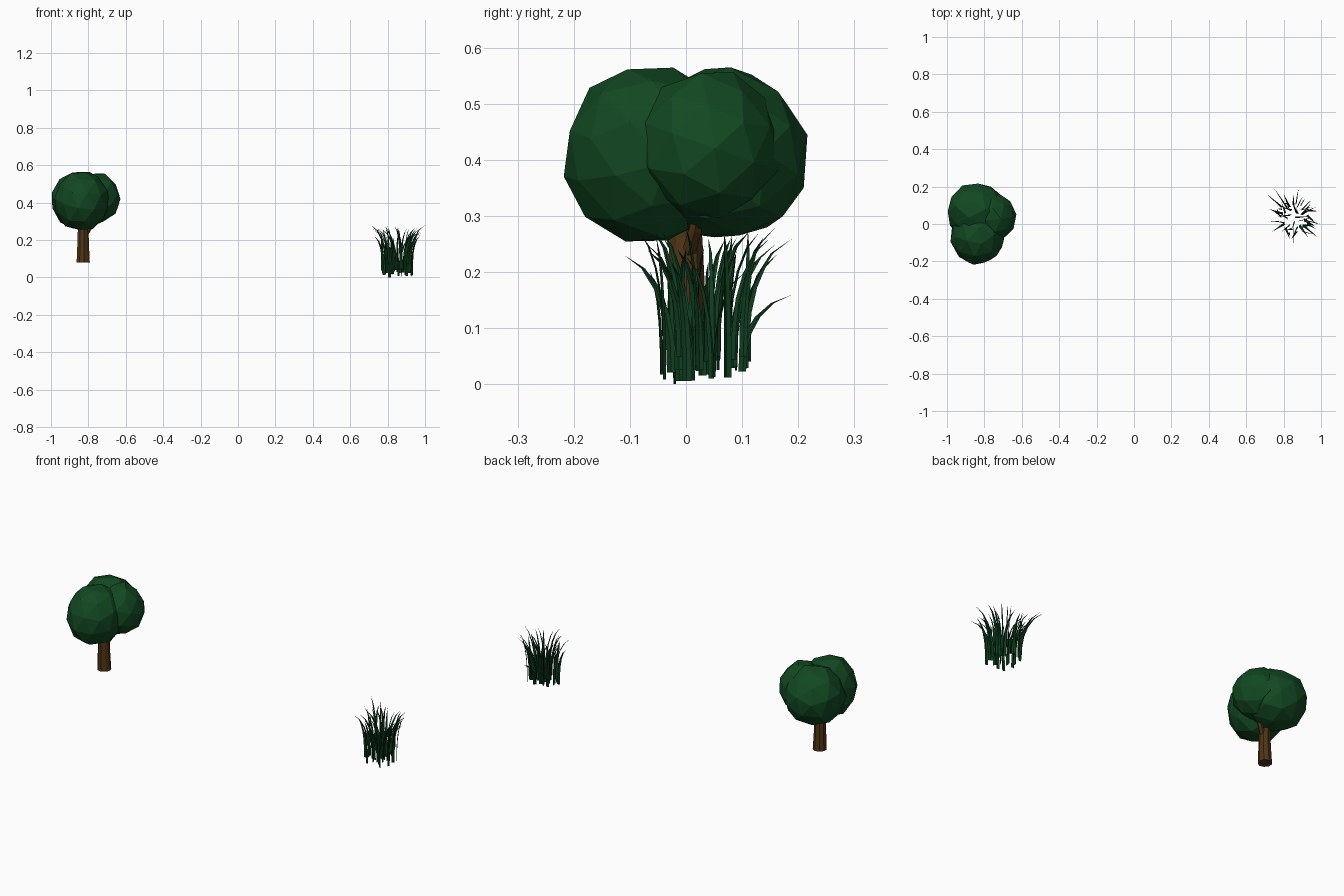
import bpy, bmesh, math, random
from mathutils import Vector, Matrix

if "Cube" in bpy.data.objects:
    bpy.data.objects.remove(bpy.data.objects["Cube"])

random.seed(7)


def material(name, rgb):
    m = bpy.data.materials.new(name)
    m.diffuse_color = (*rgb, 1)
    m.use_nodes = True
    m.node_tree.nodes["Principled BSDF"].inputs["Base Color"].default_value = m.diffuse_color
    return m


LEAF = material("leaf_green", (0.006, 0.065, 0.016))
GRASS = material("grass_green", (0.005, 0.05, 0.014))
BARK = material("bark_brown", (0.08, 0.035, 0.008))


def finish(bm, name, mat):
    me = bpy.data.meshes.new(name)
    bm.to_mesh(me)
    bm.free()
    me.materials.append(mat)
    ob = bpy.data.objects.new(name, me)
    bpy.context.collection.objects.link(ob)
    return ob


def blob(name, centre, radii, turn):
    """Faceted leaf clump with a slightly flattened underside."""
    bm = bmesh.new()
    bmesh.ops.create_icosphere(bm, subdivisions=2, radius=1)
    bm.transform(Matrix.Rotation(turn, 4, 'Z') @ Matrix.Rotation(turn * 0.6, 4, 'X'))
    for v in bm.verts:
        v.co *= random.uniform(0.97, 1.04)
        v.co.z = max(v.co.z, -0.98)
        v.co = Vector(centre) + Vector(a * b for a, b in zip(v.co, radii))
    finish(bm, name, LEAF)


def limb(name, rings, sides=9):
    """Rough tapered tube through (x, y, z, radius) rings."""
    bm = bmesh.new()
    bumps = [random.uniform(0.9, 1.08) for _ in range(sides)]
    loops = []
    for x, y, z, r in rings:
        loops.append([bm.verts.new((x + r * b * math.cos(2 * math.pi * i / sides),
                                    y + r * b * math.sin(2 * math.pi * i / sides), z))
                      for i, b in enumerate(bumps)])
    for lo, hi in zip(loops, loops[1:]):
        for i in range(sides):
            j = (i + 1) % sides
            bm.faces.new((lo[i], lo[j], hi[j], hi[i]))
    bm.faces.new(loops[0][::-1])
    bm.faces.new(loops[-1])
    finish(bm, name, BARK)


# Tree crown: front, back and right clumps
blob("crown_front", (-0.835, -0.065, 0.41), (0.148, 0.155, 0.162), 0.5)
blob("crown_back", (-0.84, 0.065, 0.41), (0.16, 0.155, 0.158), 1.3)
blob("crown_right", (-0.755, 0.04, 0.425), (0.125, 0.13, 0.135), 2.1)

# Trunk and short branches running up into the crown
limb("trunk", [(-0.829, 0.003, 0.08, 0.039), (-0.829, 0.001, 0.16, 0.035),
               (-0.829, 0.0, 0.24, 0.032), (-0.83, 0.0, 0.33, 0.026)])
limb("branch_right", [(-0.822, 0.0, 0.22, 0.016), (-0.79, 0.015, 0.27, 0.014),
                      (-0.765, 0.025, 0.32, 0.01)], 6)


def blade(bm, base, tip, width, facing):
    """Upright ribbon that bends out towards a pointed tip."""
    base, tip = Vector(base), Vector(tip)
    side = Vector((math.cos(facing), math.sin(facing), 0))
    fold = Vector((-side.y, side.x, 0)) * width * 0.2
    rows, n = [], 5
    for k in range(n):
        t = k / n
        out, up = t ** 2.3, 1 - (1 - t) ** 1.35
        p = Vector((base.x + (tip.x - base.x) * out,
                    base.y + (tip.y - base.y) * out,
                    base.z + (tip.z - base.z) * up))
        w = side * width * 0.5 * (1 - t ** 2 * 0.9)
        rows.append([bm.verts.new(p - w), bm.verts.new(p + fold), bm.verts.new(p + w)])
    end = bm.verts.new(tip)
    for a, b in zip(rows, rows[1:]):
        bm.faces.new((a[0], a[1], b[1], b[0]))
        bm.faces.new((a[1], a[2], b[2], b[1]))
    bm.faces.new((rows[-1][0], rows[-1][1], end))
    bm.faces.new((rows[-1][1], rows[-1][2], end))


# Grass tuft: far-reaching blades set by tip, the rest scattered
CX, CY = 0.855, 0.035
bm = bmesh.new()
TIPS = [(1.0, 0.0, 0.28), (0.98, -0.07, 0.24), (0.95, 0.13, 0.27), (0.88, 0.19, 0.16),
        (0.75, 0.19, 0.26), (0.71, 0.16, 0.28), (0.72, 0.08, 0.26), (0.74, -0.04, 0.26),
        (0.855, -0.11, 0.23), (0.97, 0.09, 0.26), (0.93, -0.07, 0.25), (0.80, 0.16, 0.25)]
for x, y, z in TIPS:
    bx, by = CX + (x - CX) * 0.42, CY + (y - CY) * 0.42
    blade(bm, (bx, by, random.uniform(0.02, 0.05)), (x, y, z), 0.016,
          random.uniform(0, math.pi))
for i in range(32):
    a, r = i * 2.4, 0.088 * math.sqrt((i + 0.5) / 32)
    bx, by = CX + r * math.cos(a), CY + r * math.sin(a)
    lean, d = random.uniform(0.02, 0.075), a + random.uniform(-1.2, 1.2)
    z0 = 0.0 if i == 20 else random.uniform(0.005, 0.05)
    tip = (min(bx + lean * math.cos(d), 0.98), by + lean * math.sin(d),
           random.uniform(0.19, 0.275))
    blade(bm, (bx, by, z0), tip, random.uniform(0.014, 0.019), random.uniform(0, math.pi))
finish(bm, "grass_tuft", GRASS)
